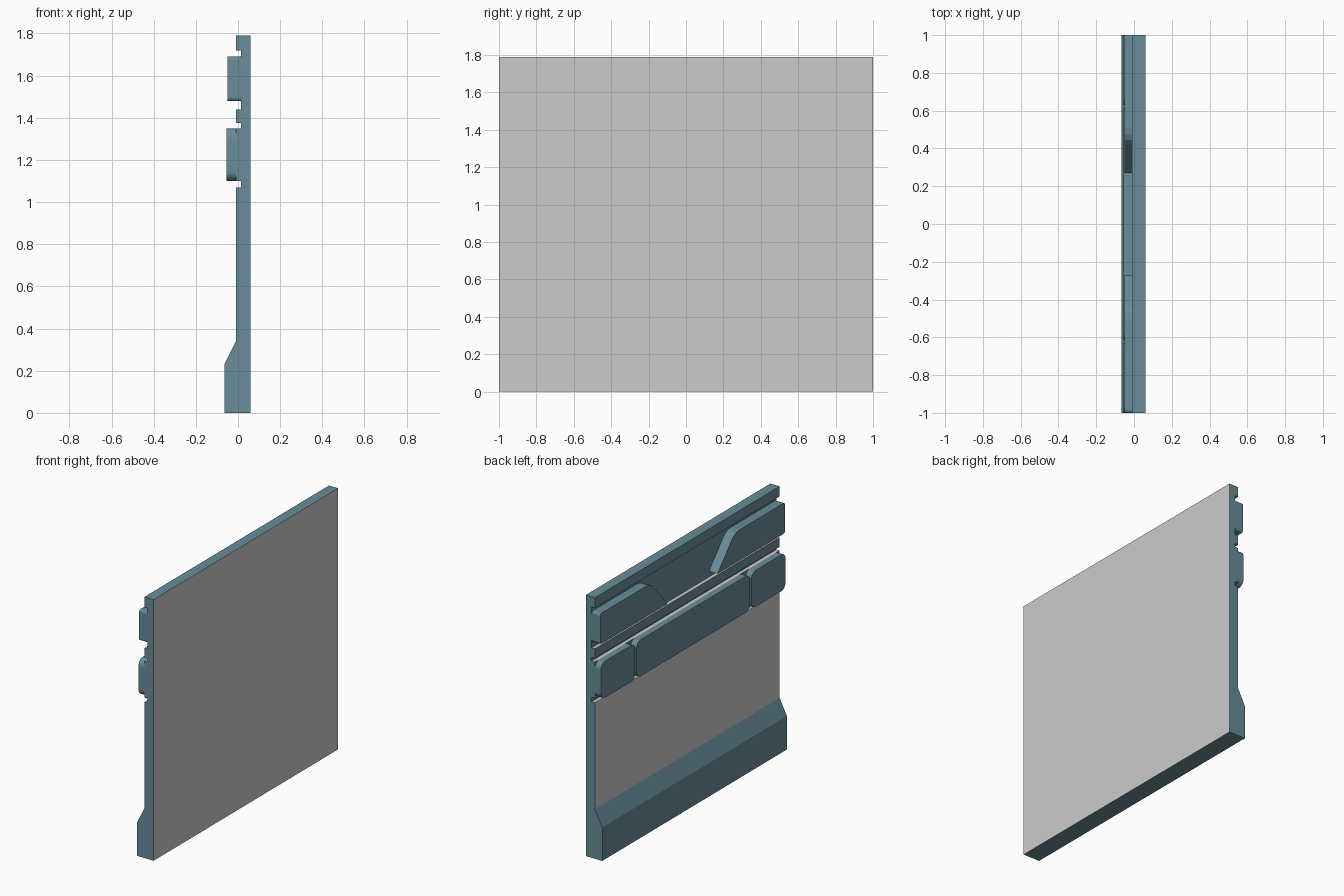
import bpy
import bmesh
from math import cos, sin, pi
from mathutils import Vector

if "Cube" in bpy.data.objects:
    bpy.data.objects.remove(bpy.data.objects["Cube"])

teal = bpy.data.materials.new("teal_paint")
teal.diffuse_color = (0.14, 0.264, 0.32, 1)
teal.use_nodes = True
teal.node_tree.nodes["Principled BSDF"].inputs["Base Color"].default_value = teal.diffuse_color
grey = bpy.data.materials.new("plain_grey")
grey.diffuse_color = (0.8, 0.8, 0.8, 1)
grey.use_nodes = True
grey.node_tree.nodes["Principled BSDF"].inputs["Base Color"].default_value = grey.diffuse_color


def prism(name, points, offset):
    """Extrude a flat outline along the offset vector into a closed solid."""
    bm = bmesh.new()
    face = bm.faces.new([bm.verts.new(p) for p in points])
    new = bmesh.ops.extrude_face_region(bm, geom=[face], use_keep_orig=True)["geom"]
    bmesh.ops.translate(bm, vec=Vector(offset),
                        verts=[g for g in new if isinstance(g, bmesh.types.BMVert)])
    bmesh.ops.recalc_face_normals(bm, faces=bm.faces)
    mesh = bpy.data.meshes.new(name)
    bm.to_mesh(mesh)
    bm.free()
    mesh.materials.append(teal)
    mesh.materials.append(grey)
    obj = bpy.data.objects.new(name, mesh)
    bpy.context.collection.objects.link(obj)
    return obj


def arc(y, z, r, start, steps=5):
    """Quarter circle of (y, z) points, counter-clockwise from start."""
    return [(y + r * cos(start + pi / 2 * i / steps),
             z + r * sin(start + pi / 2 * i / steps)) for i in range(steps + 1)]


def plate(name, outline, front, back):
    return prism(name, [(front, y, z) for y, z in outline], (back - front, 0, 0))


# Wall: one section with skirting, grooves and upper recess, run along y
FACE, FLOOR, BACK = -0.01, 0.015, 0.06
section = [(BACK, 0), (-0.065, 0), (-0.065, 0.23), (FACE, 0.34),
           (FACE, 1.07), (FLOOR, 1.07), (FLOOR, 1.10), (FACE, 1.10),
           (FACE, 1.35), (FLOOR, 1.35), (FLOOR, 1.375), (FACE, 1.375),
           (FACE, 1.44), (FLOOR, 1.44), (FLOOR, 1.72), (FACE, 1.72),
           (FACE, 1.79), (BACK, 1.79)]
wall = prism("wall", [(x, -1, z) for x, z in section], (0, 2, 0))

# Grey outer side, lower wall face and groove ledges
for p in wall.data.polygons:
    c, n = p.center, p.normal
    ledge = n.z > 0.9 and c.z < 1.5
    lower_face = n.x < -0.9 and 0.34 < c.z < 1.0
    if n.x > 0.9 or ledge or lower_face:
        p.material_index = 1

# Upper panels: mirrored pair with sloping inner ends
r = 0.015
half = [(0.27, 1.48)] + arc(1 - r, 1.48 + r, r, -pi / 2, 3)
half += arc(1 - r, 1.69 - r, r, 0, 3)
half += [(0.51, 1.69), (0.475, 1.685), (0.445, 1.672), (0.425, 1.652)]
for side, label in ((1, "left"), (-1, "right")):
    plate("upper_panel_" + label, [(y * side, z) for y, z in half], -0.05, FLOOR)

# Lower panels: three rounded plates with narrow gaps
r = 0.045
for label, y0, y1 in (("right", -1, -0.63), ("middle", -0.615, 0.615), ("left", 0.63, 1)):
    outline = (arc(y1 - r, 1.35 - r, r, 0) + arc(y0 + r, 1.35 - r, r, pi / 2)
               + arc(y0 + r, 1.10 + r, r, pi) + arc(y1 - r, 1.10 + r, r, 3 * pi / 2))
    plate("lower_panel_" + label, outline, -0.055, FACE)
